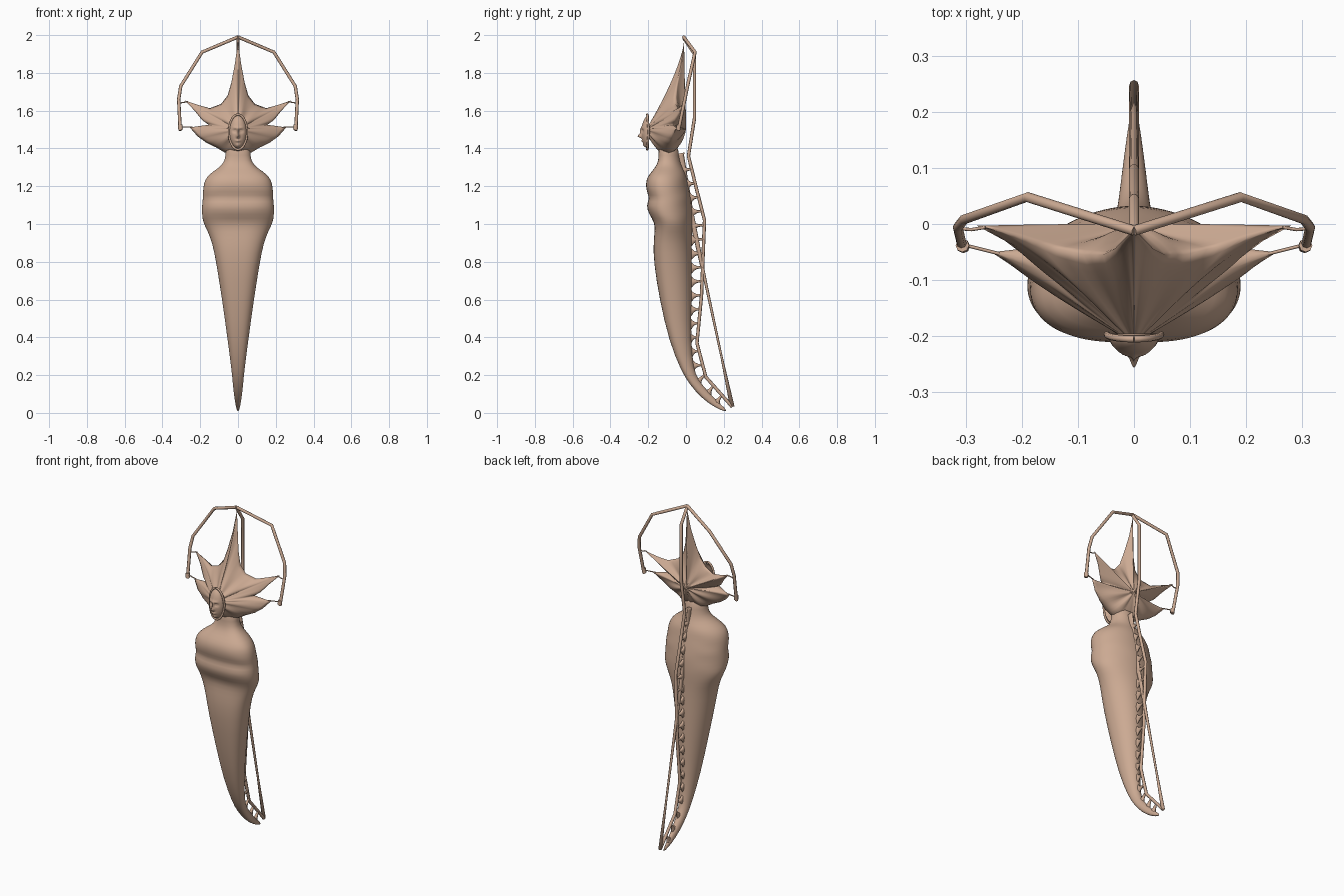
import bpy, math
from mathutils import Vector

if "Cube" in bpy.data.objects:
    bpy.data.objects.remove(bpy.data.objects["Cube"])

tan = bpy.data.materials.new("tan_clay")
tan.diffuse_color = (0.60, 0.40, 0.29, 1)
tan.use_nodes = True
tan.node_tree.nodes["Principled BSDF"].inputs["Base Color"].default_value = tan.diffuse_color


def make(name, verts, faces, subsurf=0):
    me = bpy.data.meshes.new(name)
    me.from_pydata([tuple(v) for v in verts], [], faces)
    me.update()
    ob = bpy.data.objects.new(name, me)
    bpy.context.collection.objects.link(ob)
    me.materials.append(tan)
    for p in me.polygons:
        p.use_smooth = True
    if subsurf:
        m = ob.modifiers.new("smooth", 'SUBSURF')
        m.levels = m.render_levels = subsurf
    return ob


def loft(name, rings, subsurf=0):
    """Closed skin over equal-length rings, capped at both ends."""
    n = len(rings[0])
    verts = [v for r in rings for v in r]
    faces = [(i * n + j, i * n + (j + 1) % n, (i + 1) * n + (j + 1) % n, (i + 1) * n + j)
             for i in range(len(rings) - 1) for j in range(n)]
    faces += [tuple(range(n))[::-1], tuple(range(len(verts) - n, len(verts)))]
    return make(name, verts, faces, subsurf)


def tube(name, pts, radius, sides=8):
    cu = bpy.data.curves.new(name, 'CURVE')
    cu.dimensions = '3D'
    cu.bevel_depth = radius
    cu.bevel_resolution = sides // 4
    cu.use_fill_caps = True
    sp = cu.splines.new('POLY')
    sp.points.add(len(pts) - 1)
    for p, c in zip(sp.points, pts):
        p.co = (*c, 1)
    ob = bpy.data.objects.new(name, cu)
    bpy.context.collection.objects.link(ob)
    cu.materials.append(tan)
    return ob


# Wrapped body: front (y, z), back (y, z), half width, from tail to neck
sections = [
    (.212, .004, .216, .018, .004), (.15, .03, .165, .06, .013), (.08, .08, .115, .115, .021),
    (.02, .15, .06, .18, .028), (-.025, .22, .04, .24, .034), (-.09, .38, .025, .38, .054),
    (-.14, .6, .03, .6, .084), (-.172, .8, .03, .8, .116), (-.172, .9, .03, .9, .136),
    (-.166, .96, .032, .96, .16), (-.166, 1.01, .033, 1.01, .186), (-.196, 1.05, .033, 1.05, .191),
    (-.212, 1.10, .03, 1.10, .191), (-.192, 1.135, .025, 1.135, .186), (-.208, 1.17, .018, 1.17, .186),
    (-.214, 1.21, .01, 1.21, .182), (-.206, 1.25, .002, 1.25, .168), (-.175, 1.285, -.01, 1.28, .125),
    (-.152, 1.315, -.025, 1.31, .08), (-.142, 1.36, -.04, 1.36, .062), (-.15, 1.43, -.04, 1.43, .07)]
N = 40
rings = []
for yf, zf, yb, zb, w in sections:
    ring = []
    for j in range(N):
        a = 2 * math.pi * j / N
        c, s = math.cos(a), math.sin(a)
        e = 0.75 if c > 0 else 1.1          # boxy chest, pulled-in back seam
        x = w * math.copysign(abs(s) ** e, s)
        d = 0.4 - 0.4 * c ** 0.9 if c > 0 else 0.4 + 0.6 * abs(c)
        fold = 0.003 * math.sin(zf * 70 + 3 * abs(x) * 10) * abs(s) if zf > .9 else 0
        ring.append((x, yf + (yb - yf) * d + fold, zf + (zb - zf) * d))
    rings.append(ring)
loft("wrapped_body", rings, 1)

# Star hood: right-hand rim (x, y, z, bulge exponent), from top spike to throat
rim = [(0, -.010, 1.97, 1.4), (.016, -.025, 1.85, 1.3), (.035, -.045, 1.75, 1.1), (.055, -.055, 1.68, .9),
       (.09, -.055, 1.635, .8), (.15, -.04, 1.613, .9), (.21, -.02, 1.63, 1.1), (.28, -.003, 1.653, 1.4),
       (.23, -.03, 1.60, 1.1), (.19, -.06, 1.55, .9), (.155, -.075, 1.525, .8), (.195, -.065, 1.52, .95),
       (.255, -.05, 1.511, 1.2), (.215, -.075, 1.465, .9), (.17, -.085, 1.432, .7), (.115, -.09, 1.405, .6),
       (.07, -.09, 1.378, .55), (0, -.10, 1.365, .5)]
half = []
for p, q in zip(rim, rim[1:]):              # subdivide the rim
    for k in range(3):
        half.append([a + (b - a) * k / 3 for a, b in zip(p, q)])
half.append(list(rim[-1]))
full = half + [[-x, y, z, e] for x, y, z, e in half[-2:0:-1]]
cz, steps = 1.5, 14
layers = []
for side in (1, -1):
    for i in range(steps + 1):
        t = (i / steps if side == 1 else 1 - i / steps)
        t = max(t, .02)
        if side == -1 and i == 0:
            continue
        ring = []
        for x, y, z, e in full:
            peak = -.212 if side == 1 else 0.0
            pleat = .006 * math.sin(9 * math.atan2(abs(x), z - cz)) * math.sin(math.pi * t)
            yy = y + (peak - y) * (1 - t) ** (e if side == 1 else e * .9) - pleat
            ring.append((x * t, yy, cz + (z - cz) * t))
        layers.append(ring)
loft("star_hood", layers)

# Face: ellipsoid relief with brow, nose, eyes and lips
def bump(u, v, cu, cv, su, sv):
    return math.exp(-((u - cu) / su) ** 2 - ((v - cv) / sv) ** 2)

M, K = 48, 24
fv, ff = [(0, 0, 0)], []
def face_y(x, z):
    r = min(1, (x / .046) ** 2 + (z / .088) ** 2)
    ax = abs(x)
    y = -.195 - .04 * math.sqrt(1 - r)
    y -= .020 * bump(ax, z, 0, -.022, .008, .010) + .009 * bump(ax, z, 0, .004, .006, .022)
    y -= .008 * bump(ax, z, 0, -.047, .014, .006) + .008 * bump(ax, z, 0, -.072, .014, .012)
    y += .010 * bump(ax, z, .018, .006, .011, .008)
    y -= .006 * bump(ax, z, .018, .006, .007, .004)
    y -= .004 * bump(ax, z, .016, .022, .016, .007)
    return y
fv[0] = (0, face_y(0, 0), 1.487)
for i in range(1, K + 1):
    for j in range(M):
        a = 2 * math.pi * j / M
        x, z = .046 * i / K * math.sin(a), .088 * i / K * math.cos(a)
        fv.append((x, face_y(x, z), 1.487 + z))
for j in range(M):
    k = (j + 1) % M
    ff.append((0, 1 + k, 1 + j))
    for i in range(K - 1):
        b = 1 + i * M
        ff.append((b + j, b + k, b + M + k, b + M + j))
make("face", fv, ff)

# Cloth edge framing the face
tube("hood_opening_rim", [(.048 * math.sin(i * math.pi / 16), -.197 - .008 * abs(math.cos(i * math.pi / 16)),
                           1.487 + .093 * math.cos(i * math.pi / 16)) for i in range(33)], .006)

# Frame: spine pole, side arcs and hanging ends
spine = [(0, -.012, 1.985), (0, .045, 1.90), (0, .045, 1.56), (0, .013, 1.36), (0, .052, 1.20), (0, .098, 1.02),
         (0, .082, .62), (0, .058, .37), (0, .105, .19), (0, .245, .032)]
tube("spine_pole", spine, .009)
for s, tag in ((1, "right"), (-1, "left")):
    tube("frame_arc_" + tag, [(0, -.012, 1.99), (s * .19, .048, 1.91), (s * .303, .008, 1.73),
                              (s * .314, -.006, 1.66), (s * .306, -.04, 1.495)], .009)
    tube("upper_tie_" + tag, [(s * .265, -.006, 1.649), (s * .29, -.01, 1.643), (s * .314, -.008, 1.64)], .003)
    tube("lower_tie_" + tag, [(s * .24, -.053, 1.512), (s * .28, -.043, 1.514), (s * .308, -.036, 1.515)], .003)
    tube("frame_knot_" + tag, [(s * .306, -.038, 1.525), (s * .304, -.04, 1.50)], .012)

# Lacing tabs that pull the cloth back to the spine pole
def at_length(path, f):
    zs = [p[1] for p in path]
    for p, q in zip(path, path[1:]):
        if min(p[1], q[1]) <= f <= max(p[1], q[1]):
            t = (f - p[1]) / (q[1] - p[1])
            return Vector((0, p[0] + (q[0] - p[0]) * t, f))
    return Vector((0, path[-1][0], path[-1][1]))

back = [(s[2], s[3]) for s in sections]
pole = [(p[1], p[2]) for p in spine[3:]]
heights = [.06, .11, .17] + [.25 + .074 * i for i in range(16)]
for i, z in enumerate(heights):
    a = at_length(back, z)
    b = at_length(pole, z + (.035 if z < .2 else .004))
    d = (b - a).normalized()
    up = Vector((0, -d.z, d.y))
    wide = .03 if z > .2 else .02
    rings = []
    for t, w in ((-.25, wide * 1.25), (0, wide), (.2, wide * .55), (.5, .008), (.8, .006), (1, .012)):
        c = a + (b - a) * t
        if t < 0:
            c = a - d * .012
        rings.append([c + up * w * math.cos(k * math.pi / 4) + Vector((min(w, .009) * math.sin(k * math.pi / 4), 0, 0))
                      for k in range(8)])
    loft("lacing_tab_%02d" % i, rings)
